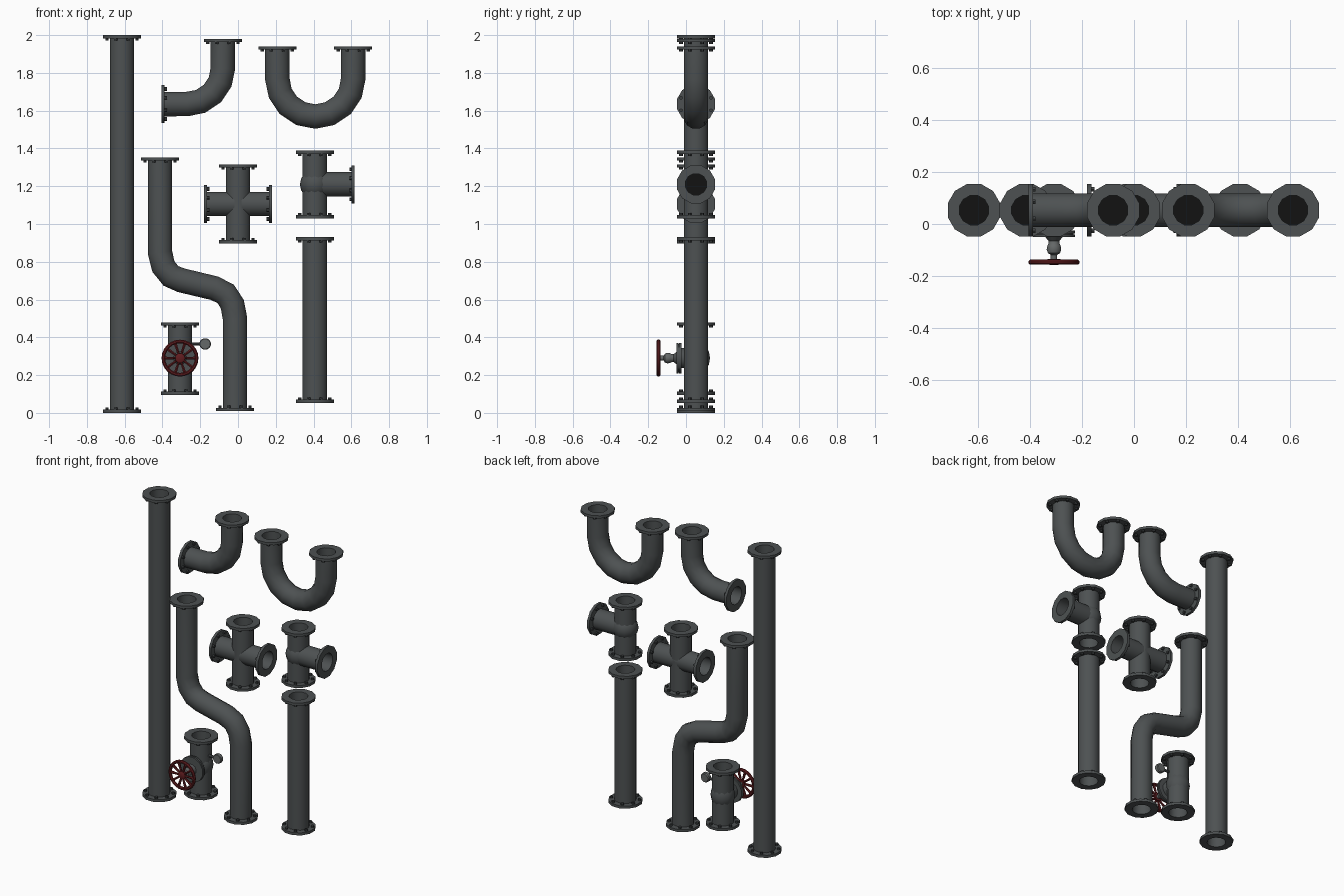
import bpy, bmesh, math
from mathutils import Vector, Matrix

if "Cube" in bpy.data.objects:
    bpy.data.objects.remove(bpy.data.objects["Cube"])

PY = 0.053                      # depth of the common pipe plane
R, FR, BORE = 0.067, 0.104, 0.058   # pipe, flange and bore radii
FT, DEPTH, SIDES = 0.017, 0.11, 12  # flange thickness, bore depth, facets


def material(name, rgb):
    m = bpy.data.materials.new(name)
    m.diffuse_color = (*rgb, 1)
    m.use_nodes = True
    m.node_tree.nodes["Principled BSDF"].inputs["Base Color"].default_value = m.diffuse_color
    return m


IRON = material("dark_iron", (0.075, 0.083, 0.085))
BOLT = material("bolt_grey", (0.045, 0.05, 0.052))
BLACK = material("bore_black", (0.006, 0.006, 0.006))
RED = material("wheel_red", (0.12, 0.012, 0.014))
STEEL = material("stem_steel", (0.13, 0.14, 0.14))


def finish(name, bm, mats):
    """Outward normals, smooth faces with sharp edges kept, then an object."""
    bmesh.ops.recalc_face_normals(bm, faces=bm.faces)
    for f in bm.faces:
        f.smooth = True
    for e in bm.edges:
        e.smooth = e.calc_face_angle(0) < math.radians(36)
    me = bpy.data.meshes.new(name)
    bm.to_mesh(me)
    bm.free()
    for m in mats:
        me.materials.append(m)
    ob = bpy.data.objects.new(name, me)
    bpy.context.collection.objects.link(ob)
    return ob


def sweep(bm, rings, sides=SIDES, cap_mat=0):
    """Skin a list of (centre, tangent, radius) rings and cap both ends."""
    loops = []
    for c, t, r in rings:
        t = Vector(t).normalized()
        b = Vector((0, 0, 1)) if abs(t.y) > 0.9 else Vector((0, 1, 0))
        n = t.cross(b).normalized()
        loops.append([bm.verts.new(Vector(c) + r * (math.cos(a) * n + math.sin(a) * b))
                      for a in (2 * math.pi * (i + 0.5) / sides for i in range(sides))])
    for p, q in zip(loops, loops[1:]):
        for i in range(sides):
            j = (i + 1) % sides
            bm.faces.new((p[i], p[j], q[j], q[i]))
    for end in (loops[0], loops[-1]):
        bm.faces.new(end).material_index = cap_mat


def flange_rings(p, d):
    """Rings from the bore floor out and round the flange; d points into the pipe."""
    steps = ((DEPTH, BORE), (0, BORE), (0, FR), (FT, FR), (FT, R))
    return [(p + d * s, r) for s, r in steps]


def bolts(bm, p, d, count=8, ring=0.086):
    """Hex nuts on the pipe side of a flange."""
    rot = d.to_track_quat('Z', 'Y').to_matrix().to_4x4()
    for i in range(count):
        a = 2 * math.pi * (i + 0.5) / count
        off = Vector((ring * math.cos(a), ring * math.sin(a), FT + 0.005))
        new = bmesh.ops.create_cone(bm, cap_ends=True, segments=6, radius1=0.01, radius2=0.01,
                                    depth=0.012, matrix=Matrix.Translation(p) @ rot @ Matrix.Translation(off))
        for f in {f for v in new["verts"] for f in v.link_faces}:
            f.material_index = 1


def pipe(name, path, flanges=(True, True)):
    """Pipe along an xz path with a bolted, bored flange on the chosen ends."""
    pts = [Vector((x, PY, z)) for x, z in path]
    d0, d1 = (pts[1] - pts[0]).normalized(), (pts[-1] - pts[-2]).normalized()
    rings = [(c, d0, r) for c, r in flange_rings(pts[0], d0)] if flanges[0] else [(pts[0], d0, R)]
    for a, b, c in zip(pts, pts[1:], pts[2:]):
        rings.append((b, (b - a).normalized() + (c - b).normalized(), R))
    rings += [(c, d1, r) for c, r in reversed(flange_rings(pts[-1], -d1))] if flanges[1] else [(pts[-1], d1, R)]
    bm = bmesh.new()
    sweep(bm, rings, cap_mat=2)
    for on, p, d in ((flanges[0], pts[0], d0), (flanges[1], pts[-1], -d1)):
        if on:
            bolts(bm, p, d)
    return finish(name, bm, (IRON, BOLT, BLACK))


def arc(cx, cz, r, a0, a1, n):
    return [(cx + r * math.cos(math.radians(a0 + (a1 - a0) * i / n)),
             cz + r * math.sin(math.radians(a0 + (a1 - a0) * i / n))) for i in range(n + 1)]


def bulge(name, x, z, r, sz):
    bm = bmesh.new()
    bmesh.ops.create_uvsphere(bm, u_segments=12, v_segments=8, radius=r,
                              matrix=Matrix.Translation((x, PY, z)) @ Matrix.Diagonal((1, 1, sz, 1)))
    finish(name, bm, (IRON,))


def turned(name, x, z, profile, mat, sides=SIDES):
    """Part turned about a front-to-back axis from (y, radius) pairs."""
    bm = bmesh.new()
    sweep(bm, [((x, y, z), (0, -1, 0), r) for y, r in profile], sides)
    finish(name, bm, (mat,))


# Straight pipes
pipe("long_pipe", [(-0.614, 0), (-0.614, 2)])
pipe("short_pipe", [(0.407, 0.053), (0.407, 0.93)])

# Bent pipes
pipe("elbow_pipe", [(-0.405, 1.635)] + arc(-0.27, 1.825, 0.19, -90, 0, 4) + [(-0.08, 1.98)])
pipe("u_bend_pipe", [(0.208, 1.94)] + arc(0.409, 1.77, 0.201, 180, 360, 8) + [(0.61, 1.94)])
pipe("offset_pipe", [(-0.413, 1.353), (-0.413, 0.85), (-0.395, 0.775), (-0.355, 0.725), (-0.3, 0.702),
                     (-0.125, 0.66), (-0.065, 0.63), (-0.03, 0.575), (-0.016, 0.5), (-0.016, 0.01)])

# Cross and tee fittings
pipe("cross_upright", [(0, 0.897), (0, 1.316)])
pipe("cross_arm", [(-0.18, 1.106), (0.18, 1.106)])
pipe("tee_upright", [(0.407, 1.03), (0.407, 1.388)])
pipe("tee_branch", [(0.407, 1.21), (0.617, 1.21)], (False, True))
bulge("tee_bulge", 0.407, 1.21, 0.079, 1)

# Valve body, bonnet and stem
VX, VZ = -0.307, 0.29
pipe("valve_body", [(VX, 0.095), (VX, 0.479)])
bulge("valve_bulge", VX, VZ, 0.074, 1.2)
turned("valve_bonnet", VX, VZ, [(0.05, 0.055), (-0.025, 0.055), (-0.025, 0.084), (-0.036, 0.084),
                                (-0.036, 0.078), (-0.04, 0.078), (-0.04, 0.084), (-0.049, 0.084),
                                (-0.049, 0.035), (-0.065, 0.022)], IRON)
turned("valve_stem", VX, VZ, [(-0.06, 0.022), (-0.075, 0.022), (-0.082, 0.026), (-0.098, 0.029),
                              (-0.112, 0.024), (-0.118, 0.013), (-0.145, 0.013)], STEEL)

# Hand wheel: rim, spokes and hub
WY = -0.146
bm = bmesh.new()
rim = []
for i in range(25):
    a = 2 * math.pi * i / 24
    rim.append(((VX + 0.088 * math.cos(a), WY, VZ + 0.088 * math.sin(a)),
                (-math.sin(a), 0, math.cos(a)), 0.0105))
sweep(bm, rim, 8)
bmesh.ops.delete(bm, geom=[f for f in bm.faces if len(f.verts) == 8], context='FACES_ONLY')
bmesh.ops.remove_doubles(bm, verts=bm.verts, dist=0.0001)
for i in range(10):
    a = 2 * math.pi * i / 10
    d = Vector((math.cos(a), 0, math.sin(a)))
    c = Vector((VX, WY, VZ))
    sweep(bm, [(c + d * 0.015, d, 0.006), (c + d * 0.085, d, 0.009)], 6)
finish("hand_wheel", bm, (RED,))
turned("wheel_hub", VX, VZ, [(-0.135, 0.026), (-0.152, 0.026), (-0.157, 0.016)], RED)

# Pressure gauge on the side of the valve
bm = bmesh.new()
sweep(bm, [((VX + 0.04, 0.042, 0.365), (1, 0, 0), 0.009), ((-0.175, 0.042, 0.365), (1, 0, 0), 0.009)], 8)
finish("gauge_stem", bm, (IRON,))
turned("gauge", -0.174, 0.365, [(0.056, 0.026), (0.05, 0.031), (0.03, 0.031), (0.026, 0.027)], STEEL)
